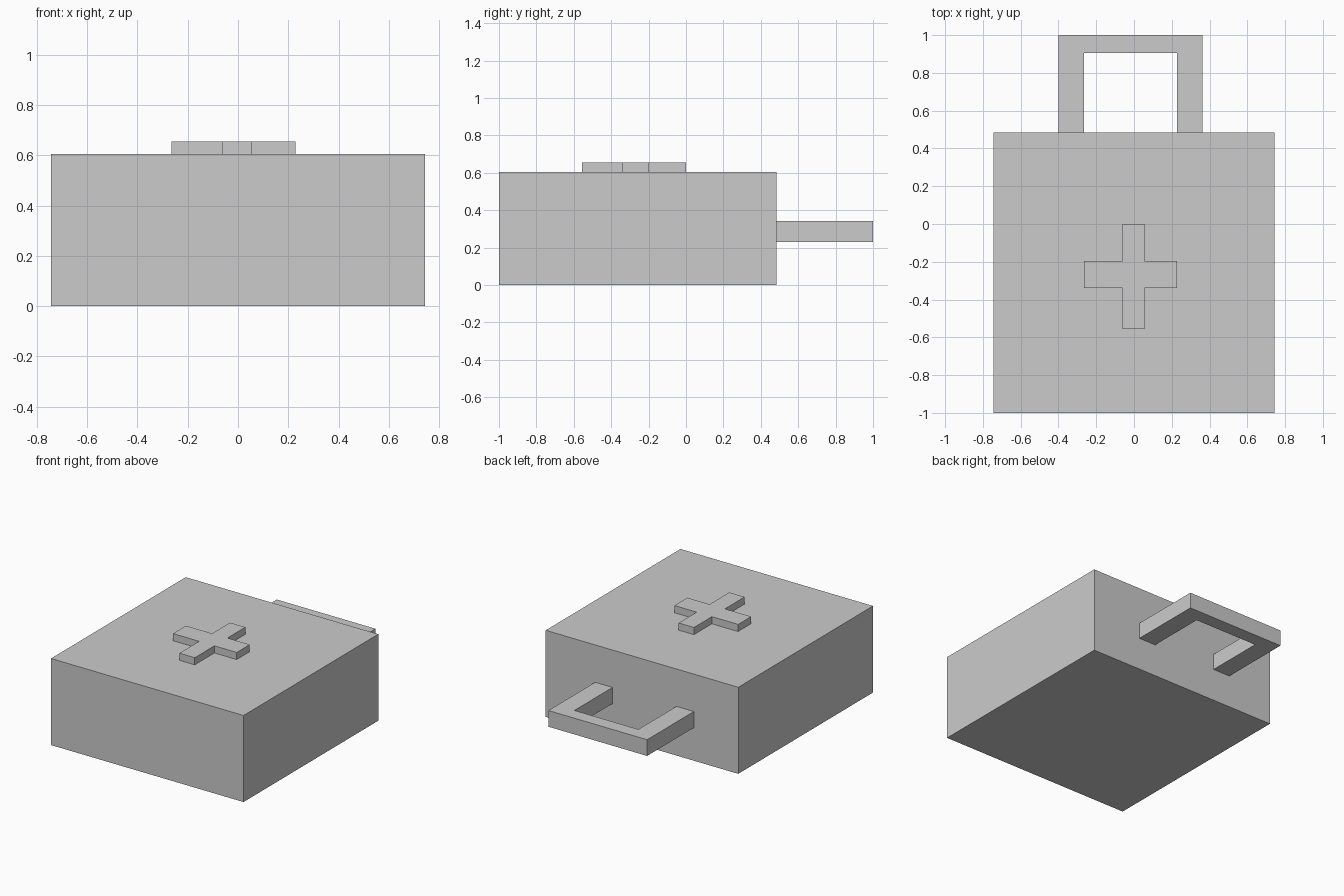
import bpy, bmesh

if "Cube" in bpy.data.objects:
    bpy.data.objects.remove(bpy.data.objects["Cube"])


def prism(name, outline, z0, z1):
    """Extrude a flat xy outline (counter-clockwise) from z0 up to z1."""
    bm = bmesh.new()
    base = bm.faces.new([bm.verts.new((x, y, z0)) for x, y in outline])
    top = bmesh.ops.extrude_face_region(bm, geom=[base], use_keep_orig=True)["geom"]
    for v in top:
        if isinstance(v, bmesh.types.BMVert):
            v.co.z = z1
    bmesh.ops.recalc_face_normals(bm, faces=bm.faces)
    mesh = bpy.data.meshes.new(name)
    bm.to_mesh(mesh)
    bm.free()
    obj = bpy.data.objects.new(name, mesh)
    bpy.context.collection.objects.link(obj)
    return obj


BACK, TOP, HALF = 0.485, 0.604, 0.743

# Main box
prism("case_body", [(-HALF, -1), (HALF, -1), (HALF, BACK), (-HALF, BACK)], 0, TOP)

# Raised cross on the lid
x0, x1, x2, x3 = -0.264, -0.062, 0.056, 0.228
y0, y1, y2, y3 = -0.557, -0.34, -0.197, 0.001
prism("raised_cross", [
    (x1, y0), (x2, y0), (x2, y1), (x3, y1), (x3, y2), (x2, y2),
    (x2, y3), (x1, y3), (x1, y2), (x0, y2), (x0, y1), (x1, y1)], TOP, 0.654)

# U-shaped carrying handle on the back
prism("carry_handle", [
    (0.228, BACK), (0.362, BACK), (0.362, 1), (-0.4, 1), (-0.4, BACK),
    (-0.266, BACK), (-0.266, 0.904), (0.228, 0.904)], 0.23, 0.343)
